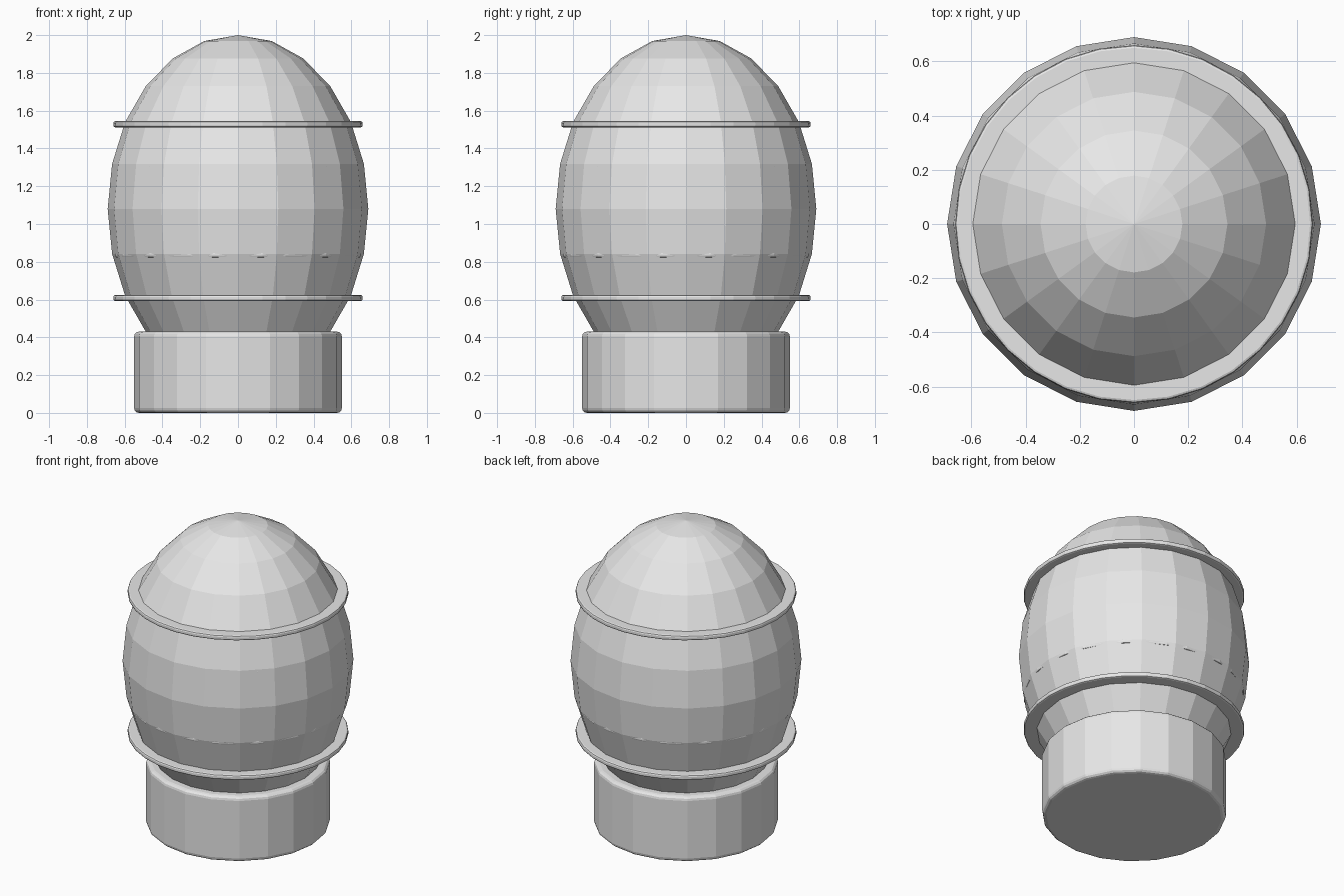
import bpy
import math

if "Cube" in bpy.data.objects:
    bpy.data.objects.remove(bpy.data.objects["Cube"])

grey = bpy.data.materials.new("light_grey")
grey.diffuse_color = (0.8, 0.8, 0.8, 1)
grey.use_nodes = True
grey.node_tree.nodes["Principled BSDF"].inputs["Base Color"].default_value = grey.diffuse_color


def finish(name, bevel=0.0, segments=2):
    ob = bpy.context.object
    ob.name = name
    ob.data.materials.append(grey)
    if bevel:
        mod = ob.modifiers.new("rounded_rim", 'BEVEL')
        mod.width = bevel
        mod.segments = segments
        mod.limit_method = 'ANGLE'
        mod.angle_limit = math.radians(40)
    return ob


def disc(name, radius, z0, z1, sides, bevel, segments=2):
    bpy.ops.mesh.primitive_cylinder_add(vertices=sides, radius=radius, depth=z1 - z0,
                                        location=(0, 0, (z0 + z1) / 2))
    return finish(name, bevel, segments)


# Faceted egg-shaped globe
bpy.ops.mesh.primitive_uv_sphere_add(segments=20, ring_count=12, radius=1,
                                     location=(0, 0, 1.08))
globe = finish("globe")
globe.scale = (0.69, 0.69, 0.92)

# Collar the globe sits in
disc("base_collar", 0.55, 0.0, 0.43, 20, 0.025, 3)

# Evenly spaced guard bands, the middle ones lie inside the globe
for i in range(5):
    z = 0.608 + 0.23 * i
    disc(f"guard_band_{i + 1}", 0.66, z - 0.016, z + 0.016, 32, 0.01)
